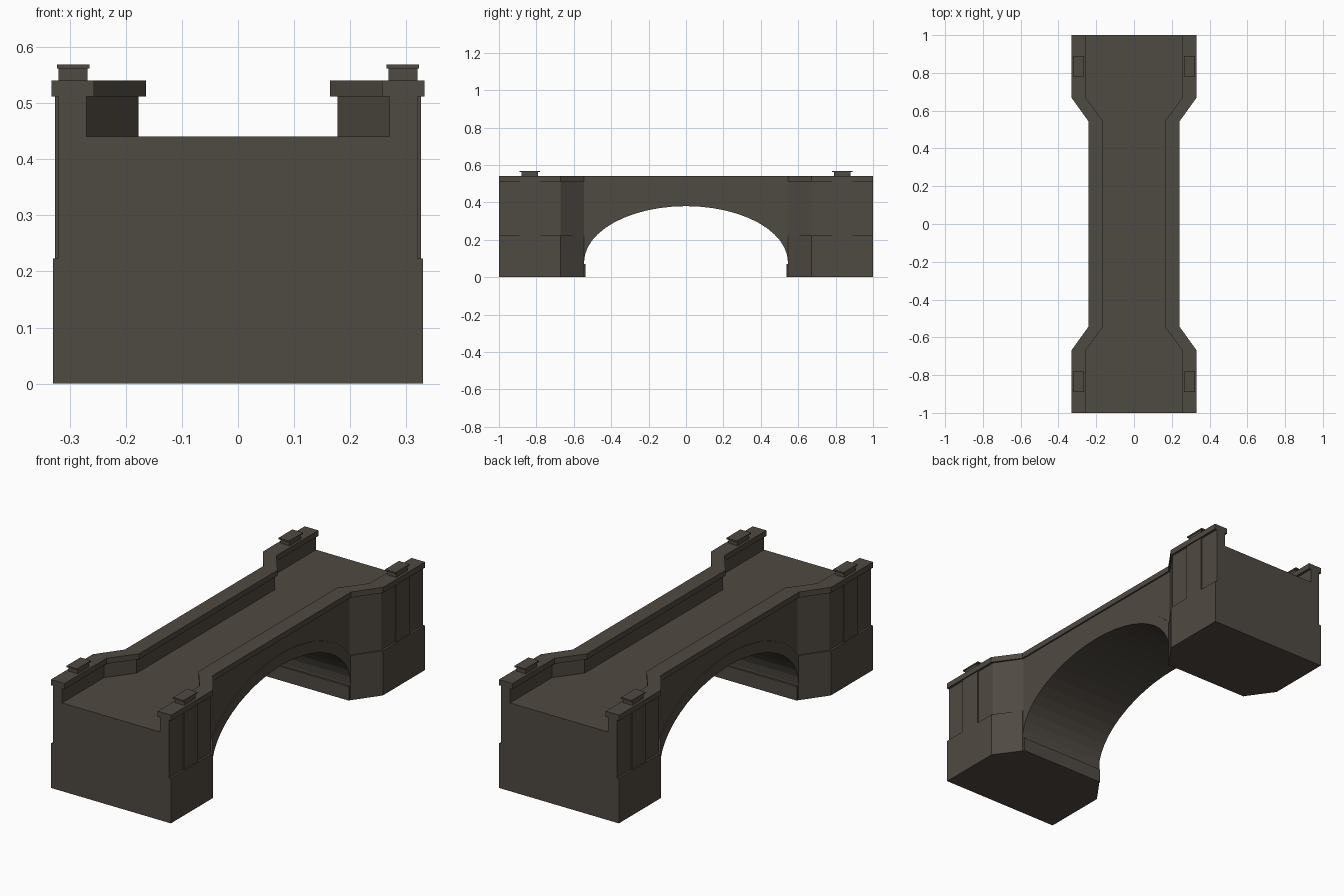
import bpy, bmesh, math

if "Cube" in bpy.data.objects:
    bpy.data.objects.remove(bpy.data.objects["Cube"])

stone = bpy.data.materials.new("dark_stone")
stone.diffuse_color = (0.078, 0.067, 0.054, 1)
stone.use_nodes = True
stone.node_tree.nodes["Principled BSDF"].inputs["Base Color"].default_value = stone.diffuse_color


def prism(name, pts, axis, lo, hi, mirror=(False, False)):
    """Extrude a 2D outline: axis 'z' takes (x, y) points, axis 'x' takes (y, z) points."""
    place = (lambda p, h: (p[0], p[1], h)) if axis == 'z' else (lambda p, h: (h, p[0], p[1]))
    bm = bmesh.new()
    a = [bm.verts.new(place(p, lo)) for p in pts]
    b = [bm.verts.new(place(p, hi)) for p in pts]
    bm.faces.new(a[::-1])
    bm.faces.new(b)
    n = len(pts)
    for i in range(n):
        j = (i + 1) % n
        bm.faces.new((a[i], a[j], b[j], b[i]))
    bmesh.ops.recalc_face_normals(bm, faces=bm.faces)
    me = bpy.data.meshes.new(name)
    bm.to_mesh(me)
    bm.free()
    me.materials.append(stone)
    ob = bpy.data.objects.new(name, me)
    bpy.context.collection.objects.link(ob)
    if any(mirror):
        m = ob.modifiers.new("mirror", 'MIRROR')
        m.use_axis = (mirror[0], mirror[1], False)
        m.use_mirror_merge = False
    return ob


def rect(x0, x1, y0, y1):
    return [(x0, y0), (x1, y0), (x1, y1), (x0, y1)]


def edge_line(wide, narrow):
    """Plan line along one side of the bridge: wide ends, narrow middle."""
    return [(wide, -1), (wide, -KINK), (narrow, -SPAN),
            (narrow, SPAN), (wide, KINK), (wide, 1)]


def abutment(wide, narrow):
    half = [(narrow, SPAN), (wide, KINK), (wide, 1)]
    return half + [(-x, y) for x, y in reversed(half)]


SPAN, KINK = 0.545, 0.67
PLINTH, DECK, COPE, TOP = 0.223, 0.44, 0.512, 0.54
SPRING, SEG = 0.08, 24

# End abutments: wider plinth, slightly set-back wall above
prism("abutment_plinth", abutment(0.33, 0.24), 'z', 0, PLINTH, (False, True))
prism("abutment_wall", abutment(0.32, 0.234), 'z', PLINTH, DECK, (False, True))
prism("arch_footing", rect(-0.237, 0.237, 0.536, SPAN + 0.01), 'z', 0, 0.07, (False, True))

# Middle span with elliptical arch underside
arch = [(-SPAN * math.cos(math.pi * i / SEG), SPRING + 0.3 * math.sin(math.pi * i / SEG))
        for i in range(SEG + 1)]
prism("arch_span", arch + [(SPAN, DECK), (-SPAN, DECK)], 'x', -0.234, 0.234)

# Slightly proud arch ring on each side face
outer = [(y, SPRING + 0.358 * math.sqrt(1 - (y / 0.594) ** 2)) for y, z in arch]
prism("arch_ring", arch + outer[::-1], 'x', 0.225, 0.238, (True, False))

# Parapets and overhanging coping following the plan outline
prism("parapet", edge_line(0.32, 0.234) + edge_line(0.27, 0.177)[::-1],
      'z', DECK, COPE, (True, False))
prism("coping", edge_line(0.332, 0.242) + edge_line(0.257, 0.164)[::-1],
      'z', COPE, TOP, (True, False))

# Pilasters on the end walls with capped blocks above
prism("pilaster", rect(0.30, 0.326, 0.78, 0.89), 'z', PLINTH, COPE, (True, True))
prism("cap_block", rect(0.268, 0.32, 0.79, 0.88), 'z', TOP, 0.562, (True, True))
prism("cap_slab", rect(0.265, 0.323, 0.78, 0.89), 'z', 0.562, 0.569, (True, True))
